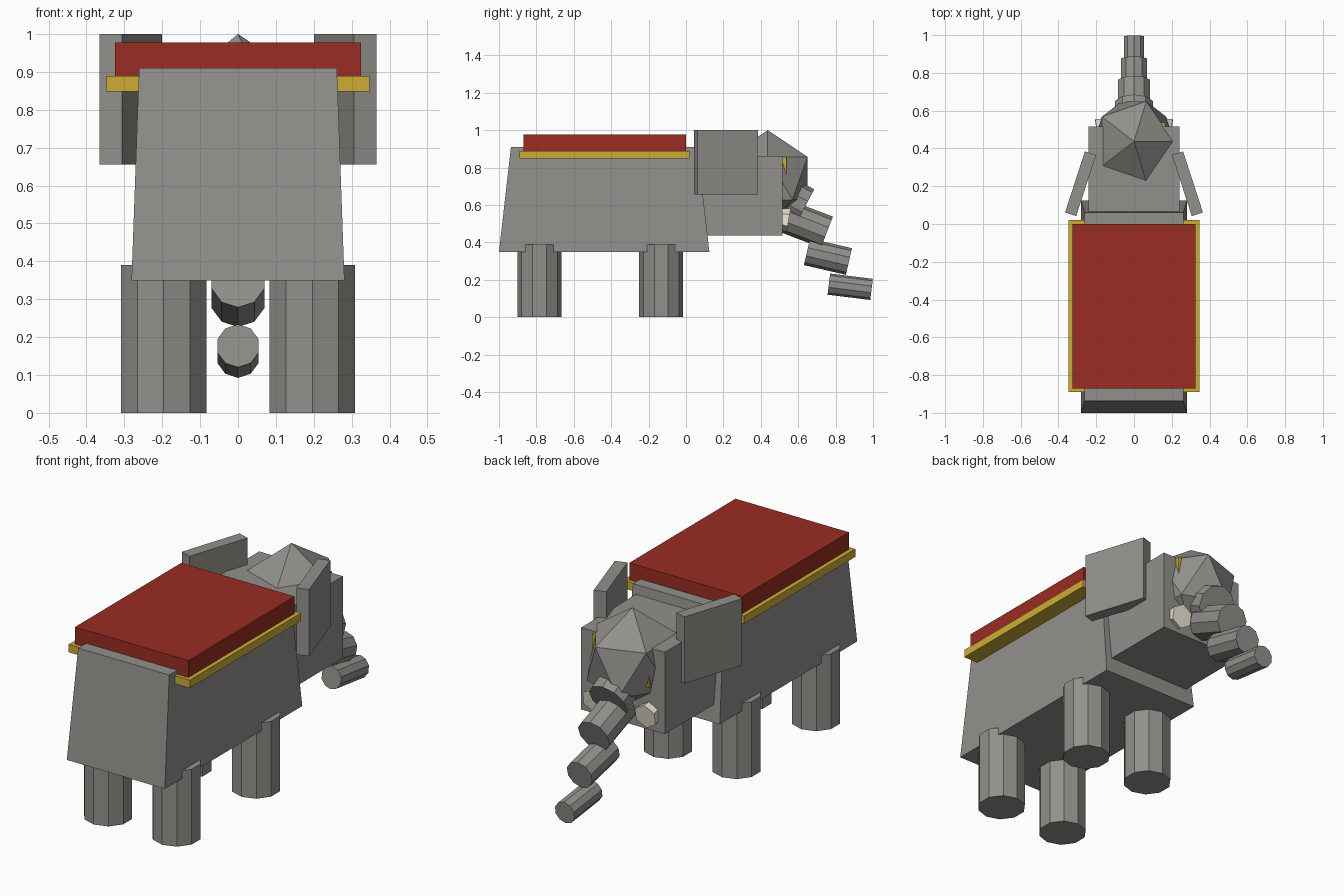
import bpy, bmesh
from math import radians
from mathutils import Matrix, Vector

if "Cube" in bpy.data.objects:
    bpy.data.objects.remove(bpy.data.objects["Cube"])


def material(name, rgb):
    m = bpy.data.materials.new(name)
    m.diffuse_color = (*rgb, 1)
    m.use_nodes = True
    m.node_tree.nodes["Principled BSDF"].inputs["Base Color"].default_value = m.diffuse_color
    return m


HIDE = material("grey_hide", (0.285, 0.28, 0.26))
RED = material("red_cloth", (0.32, 0.026, 0.016))
GOLD = material("gold_trim", (0.62, 0.41, 0.036))
IVORY = material("ivory", (0.85, 0.80, 0.67))


def finish(name, bm, loc, rot=(0, 0, 0), mat=HIDE):
    bmesh.ops.recalc_face_normals(bm, faces=bm.faces)
    me = bpy.data.meshes.new(name)
    bm.to_mesh(me)
    bm.free()
    ob = bpy.data.objects.new(name, me)
    ob.location, ob.rotation_euler = loc, rot
    me.materials.append(mat)
    bpy.context.collection.objects.link(ob)
    return ob


def box(name, lo, hi, mat=HIDE, rot_z=0, taper=(0, 0)):
    """Box between two corners; taper pulls the top in on x and y."""
    lo, hi = Vector(lo), Vector(hi)
    bm = bmesh.new()
    bmesh.ops.create_cube(bm, size=1)
    for v in bm.verts:
        top = v.co.z > 0
        v.co = v.co * (hi - lo)
        if top:
            v.co.x -= taper[0] * (1 if v.co.x > 0 else -1)
            v.co.y -= taper[1] * (1 if v.co.y > 0 else -1)
    return finish(name, bm, (lo + hi) / 2, (0, 0, rot_z), mat)


def tube(name, loc, r1, r2, length, sides, rot_x=0, mat=HIDE):
    bm = bmesh.new()
    bmesh.ops.create_cone(bm, cap_ends=True, segments=sides,
                          radius1=r1, radius2=r2, depth=length)
    return finish(name, bm, loc, (rot_x, 0, 0), mat)


# Body and saddle cloth
box("body", (-0.281, -1.0, 0.35), (0.281, 0.125, 0.91), taper=(0.02, 0.064))
box("cloth_trim", (-0.347, -0.89, 0.848), (0.347, 0.02, 0.889), GOLD)
box("saddle_cloth", (-0.325, -0.87, 0.885), (0.325, 0.0, 0.977), RED)

# Head: block, faceted forehead, and brow plate poking out beside it
box("head_block", (-0.24, 0.06, 0.438), (0.24, 0.516, 0.862))
bm = bmesh.new()
bmesh.ops.create_icosphere(bm, subdivisions=1, radius=1,
                           matrix=Matrix.Diagonal((0.235, 0.25, 0.257, 1)))
finish("forehead", bm, (0, 0.437, 0.743))
box("brow_plate", (-0.163, 0.49, 0.665), (0.163, 0.537, 0.858), GOLD)

# Ears, tusks and legs, mirrored left and right
for side, s in (("left", -1), ("right", 1)):
    c = Vector((s * 0.283, 0.213, 0.8275))
    half = Vector((0.031, 0.17, 0.1725))
    box(f"{side}_ear", c - half, c + half, rot_z=s * radians(18))
    tube(f"{side}_tusk", (s * 0.15, 0.48, 0.53), 0.04, 0.064, 0.14, 6,
         -radians(100), IVORY)
    for end, y in (("front", -0.783), ("rear", -0.133)):
        tube(f"{end}_{side}_leg", (s * 0.196, y, 0.195), 0.118, 0.118, 0.39, 10)

# Trunk: four stepped segments, each thinner and flatter than the last
segments = ((0.535, 0.645, 0.105, 28), (0.646, 0.496, 0.089, 21),
            (0.759, 0.324, 0.073, 13), (0.878, 0.163, 0.057, 7))
for i, (y, z, r, droop) in enumerate(segments):
    tube(f"trunk_segment_{i + 1}", (0, y, z), r, r, 0.23, 10,
         -radians(90 + droop))
